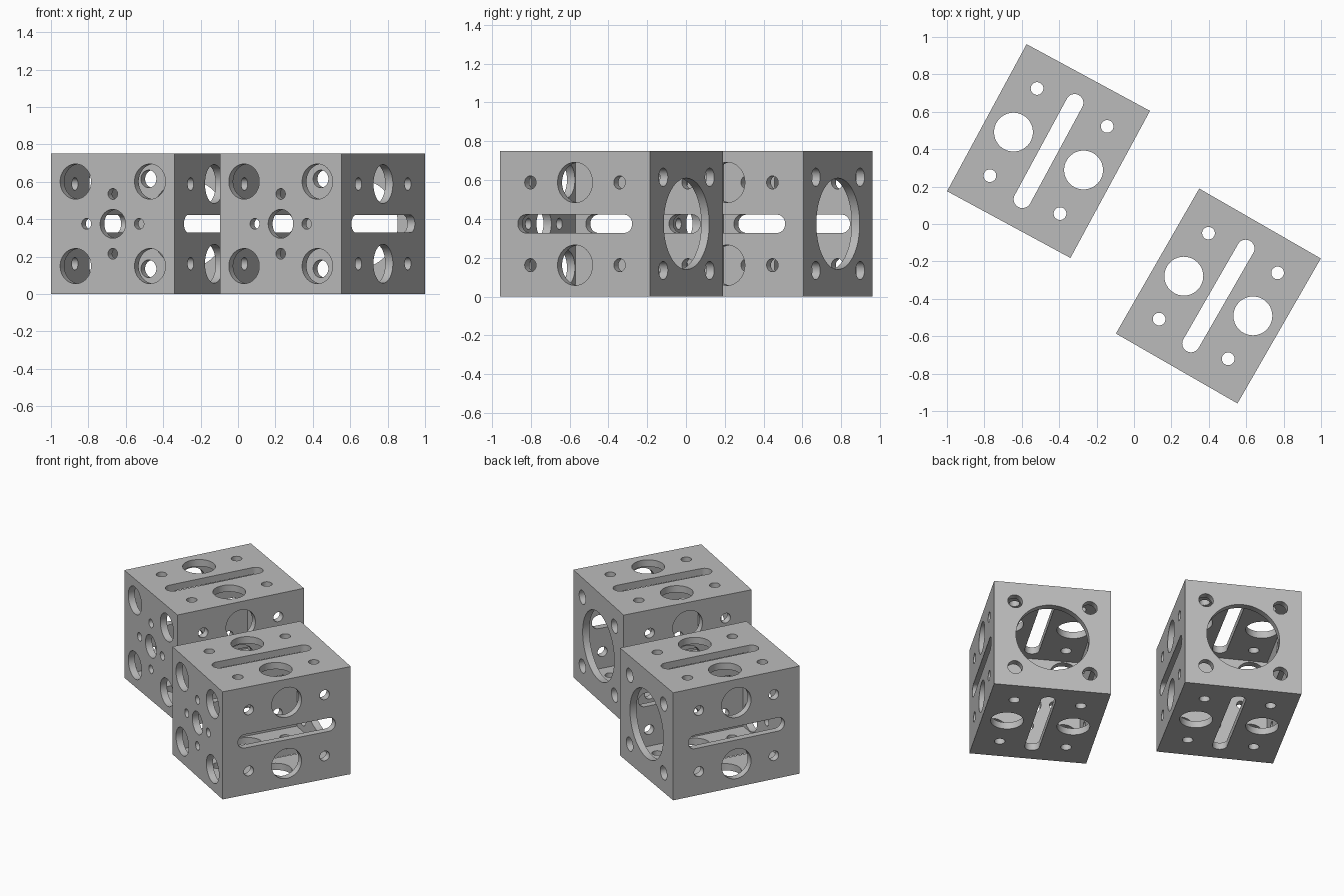
import bpy, bmesh, math
from mathutils import Matrix, Vector

if "Cube" in bpy.data.objects:
    bpy.data.objects.remove(bpy.data.objects["Cube"])

HX, HY, HZ, T = 0.375, 0.447, 0.375, 0.047   # half sizes and wall thickness

grey = bpy.data.materials.new("mid grey")
grey.diffuse_color = (0.5, 0.5, 0.5, 1)
grey.use_nodes = True
grey.node_tree.nodes["Principled BSDF"].inputs["Base Color"].default_value = grey.diffuse_color


def new_object(name, bm):
    mesh = bpy.data.meshes.new(name)
    bmesh.ops.recalc_face_normals(bm, faces=bm.faces)
    bm.to_mesh(mesh)
    bm.free()
    obj = bpy.data.objects.new(name, mesh)
    bpy.context.collection.objects.link(obj)
    return obj


def block(name, hx, hy, hz):
    bm = bmesh.new()
    bmesh.ops.create_cube(bm, size=1, matrix=Matrix.Diagonal((2 * hx, 2 * hy, 2 * hz, 1)))
    return new_object(name, bm)


def cut_hole(bm, normal, along, dist, u, v, r, half_len=0, seg=40):
    """Round hole or slot through one wall; v runs along the given axis."""
    n, b = Vector(normal), Vector(along)
    a = b.cross(n)
    ring = []
    for i in range(seg):
        ang = 2 * math.pi * (i + 0.5) / seg
        side = 1 if math.sin(ang) > 0 else -1
        stretch = (half_len - r) * side if half_len else 0
        ring.append(a * (u + r * math.cos(ang)) + b * (v + r * math.sin(ang) + stretch))
    lo = [bm.verts.new(p + n * (dist - T - 0.02)) for p in ring]
    hi = [bm.verts.new(p + n * (dist + 0.02)) for p in ring]
    bm.faces.new(lo[::-1])
    bm.faces.new(hi)
    for i in range(seg):
        j = (i + 1) % seg
        bm.faces.new((lo[i], lo[j], hi[j], hi[i]))


bm = bmesh.new()
signs = [(s, t) for s in (-1, 1) for t in (-1, 1)]
# Four long walls: slot, two large holes, four small holes
for n, d in (((1, 0, 0), HX), ((-1, 0, 0), HX), ((0, 0, 1), HZ), ((0, 0, -1), HZ)):
    cut_hole(bm, n, (0, 1, 0), d, 0, 0, 0.047, 0.34)
    for s in (-1, 1):
        cut_hole(bm, n, (0, 1, 0), d, s * 0.213, 0, 0.104)
    for s, t in signs:
        cut_hole(bm, n, (0, 1, 0), d, s * 0.213, t * 0.265, 0.034, seg=24)
# Front wall: four large corner holes, a centre hole and four small ones
front, up = (0, -1, 0), (0, 0, 1)
for s, t in signs:
    cut_hole(bm, front, up, HY, s * 0.226, t * 0.226, 0.094)
cut_hole(bm, front, up, HY, 0, 0, 0.077)
for u, v in ((0.16, 0), (-0.16, 0), (0, 0.16), (0, -0.16)):
    cut_hole(bm, front, up, HY, u, v, 0.029, seg=24)
# Back wall: one wide opening and four screw holes
cut_hole(bm, (0, 1, 0), up, HY, 0, 0, 0.235, seg=64)
for s, t in signs:
    cut_hole(bm, (0, 1, 0), up, HY, s * 0.24, t * 0.24, 0.047, seg=24)
holes = new_object("hole_cutter", bm)
cavity = block("cavity_cutter", HX - T, HY - T, HZ - T)

# Hollow housing with all openings
housing = block("left_housing", HX, HY, HZ)
for cutter in (cavity, holes):
    cutter.hide_render = True
    mod = housing.modifiers.new("cut", 'BOOLEAN')
    mod.operation, mod.solver, mod.object = 'DIFFERENCE', 'EXACT', cutter
bpy.context.view_layer.update()
graph = bpy.context.evaluated_depsgraph_get()
mesh = bpy.data.meshes.new_from_object(housing.evaluated_get(graph))
housing.modifiers.clear()
housing.data = mesh
for cutter in (cavity, holes):
    bpy.data.objects.remove(cutter)
mesh.materials.clear()
mesh.materials.append(grey)
bpy.context.view_layer.objects.active = housing
housing.select_set(True)
bpy.ops.object.shade_smooth_by_angle(angle=math.radians(30))

# Second housing, turned slightly differently
twin = bpy.data.objects.new("right_housing", housing.data)
bpy.context.collection.objects.link(twin)
for obj, x, y, deg in ((housing, -0.457, 0.39, -28.4), (twin, 0.451, -0.385, -29.9)):
    obj.location = (x, y, HZ)
    obj.rotation_euler.z = math.radians(deg)
